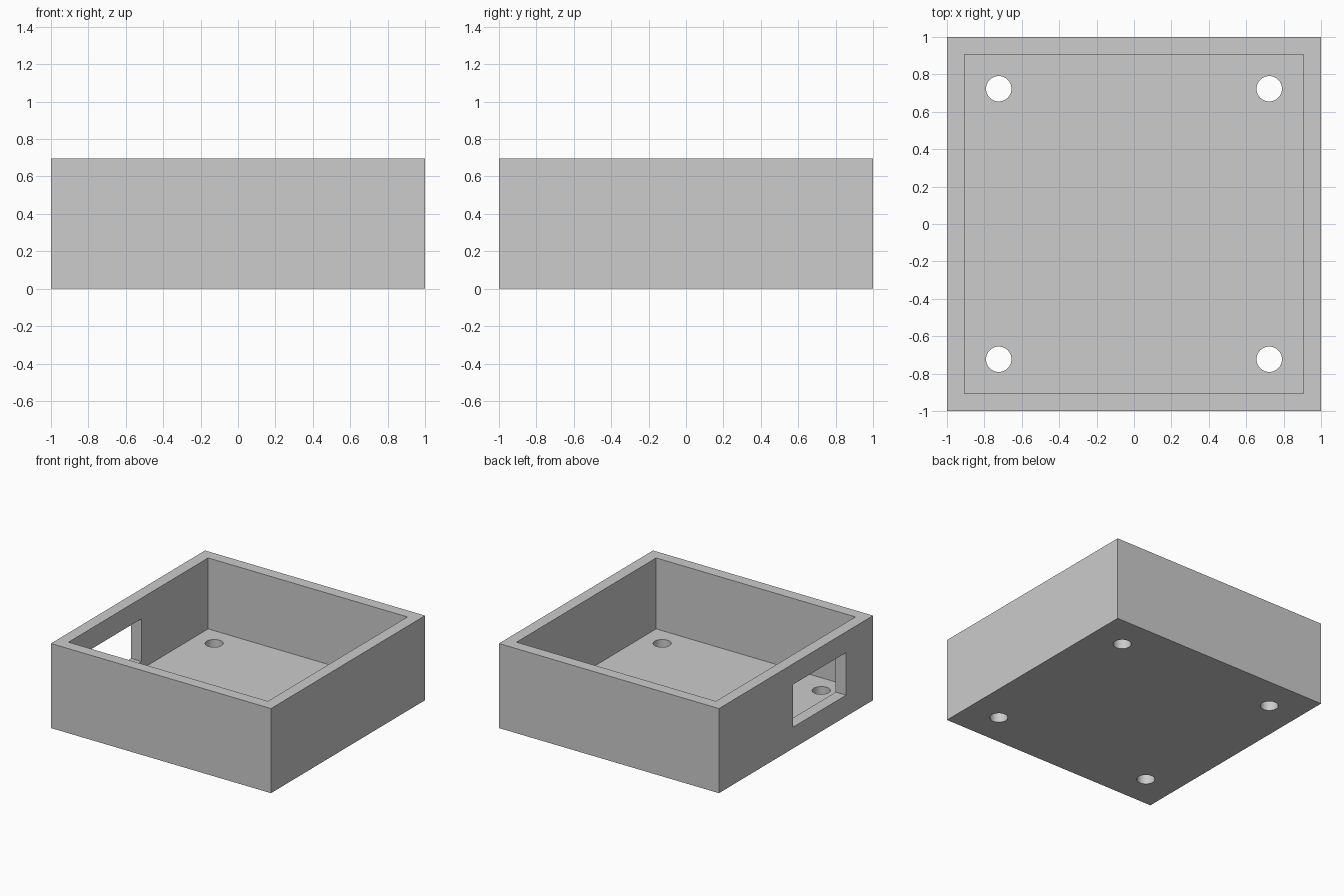
import bpy
from math import radians

cube = bpy.data.objects.get("Cube")
if cube:
    bpy.data.objects.remove(cube, do_unlink=True)

HEIGHT = 0.695
INNER = 0.906      # half width of the cavity
FLOOR = 0.112      # floor thickness
HOLE = 0.723       # screw hole offset from the centre

grey = bpy.data.materials.new("light grey")
grey.use_nodes = True
colour = (0.604, 0.604, 0.604, 1)
grey.diffuse_color = colour
grey.node_tree.nodes["Principled BSDF"].inputs["Base Color"].default_value = colour


def box(name, low, high):
    """Box spanning two opposite corners."""
    centre = [(a + b) / 2 for a, b in zip(low, high)]
    bpy.ops.mesh.primitive_cube_add(size=1, location=centre)
    obj = bpy.context.object
    obj.name = name
    obj.scale = [b - a for a, b in zip(low, high)]
    bpy.ops.object.transform_apply(location=True, rotation=False, scale=True)
    obj.data.materials.append(grey)
    return obj


def cut(target, cutter):
    """Subtract the cutter, then discard it."""
    cutter.hide_render = True
    mod = target.modifiers.new("cut", "BOOLEAN")
    mod.operation = "DIFFERENCE"
    mod.solver = "EXACT"
    mod.object = cutter
    bpy.context.view_layer.objects.active = target
    bpy.ops.object.modifier_apply(modifier=mod.name)
    bpy.data.objects.remove(cutter, do_unlink=True)


# Open-topped case
case = box("open_case", (-1, -1, 0), (1, 1, HEIGHT))
cut(case, box("cavity_cutter", (-INNER, -INNER, FLOOR), (INNER, INNER, 1)))

# Port opening through the right wall
cut(case, box("port_cutter", (-1.1, -0.65, 0.175), (-0.8, 0.04, 0.525)))

# Screw holes through the floor corners
for x in (-HOLE, HOLE):
    for y in (-HOLE, HOLE):
        bpy.ops.mesh.primitive_cylinder_add(vertices=48, radius=0.068, depth=0.4,
                                            location=(x, y, 0.05))
        hole = bpy.context.object
        hole.name = "screw_hole_cutter"
        hole.data.materials.append(grey)
        cut(case, hole)

# Smooth hole walls, crisp edges
bpy.ops.object.select_all(action="DESELECT")
case.select_set(True)
bpy.context.view_layer.objects.active = case
bpy.ops.object.shade_smooth_by_angle(angle=radians(30))
